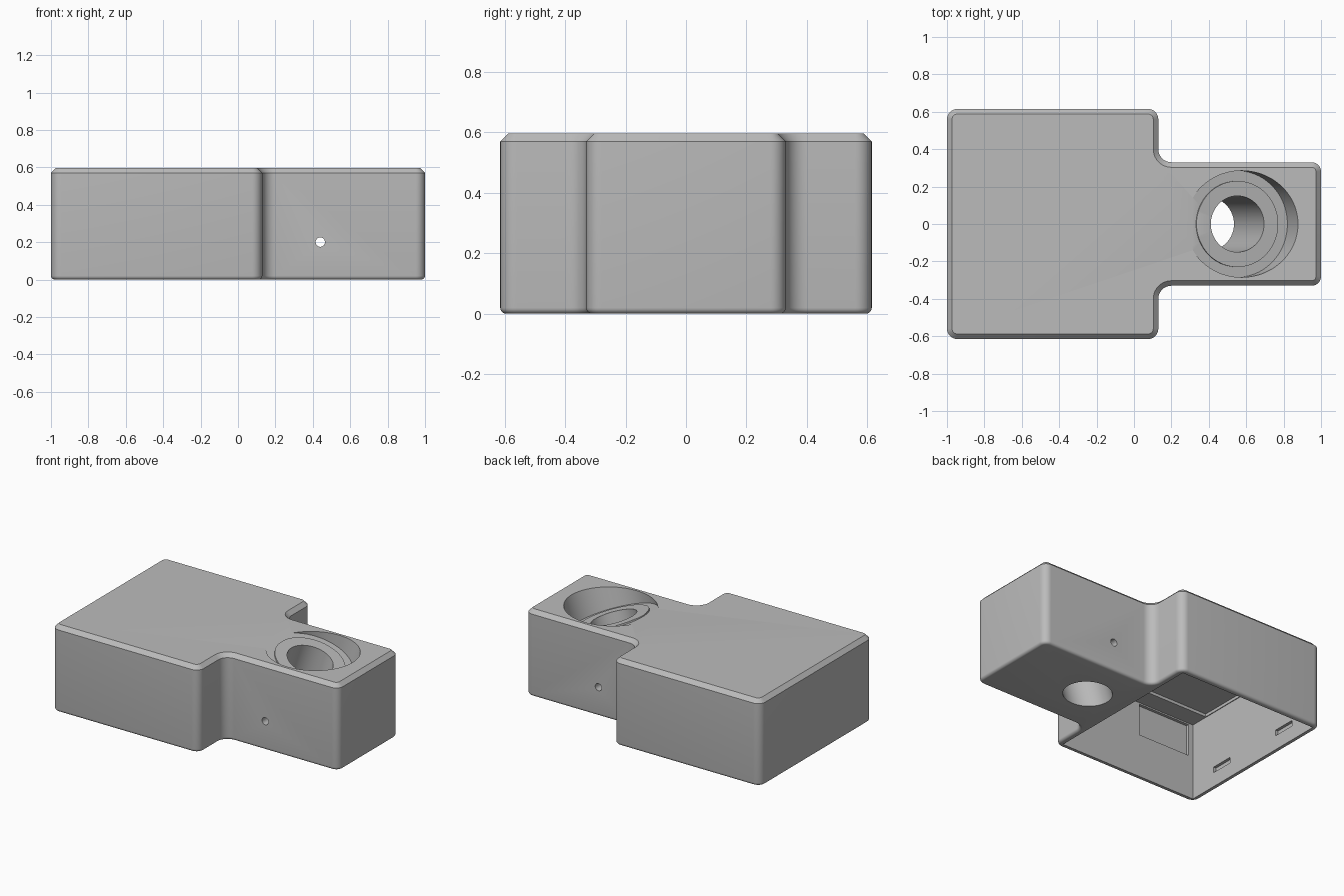
import bpy, bmesh, math
from mathutils import Matrix, Vector

cube = bpy.data.objects.get("Cube")
if cube:
    bpy.data.objects.remove(cube, do_unlink=True)

grey = bpy.data.materials.new("plain grey")
grey.use_nodes = True
colour = (0.5, 0.5, 0.5, 1)
grey.diffuse_color = colour
grey.node_tree.nodes["Principled BSDF"].inputs["Base Color"].default_value = colour


def stack(name, loops):
    """Closed solid skinned through a list of equally long loops."""
    bm = bmesh.new()
    rings = [[bm.verts.new(p) for p in loop] for loop in loops]
    n = len(rings[0])
    for low, high in zip(rings, rings[1:]):
        for i in range(n):
            j = (i + 1) % n
            bm.faces.new((low[i], low[j], high[j], high[i]))
    bm.faces.new(rings[0][::-1])
    bm.faces.new(rings[-1])
    bmesh.ops.recalc_face_normals(bm, faces=bm.faces)
    mesh = bpy.data.meshes.new(name)
    bm.to_mesh(mesh)
    bm.free()
    mesh.materials.append(grey)
    ob = bpy.data.objects.new(name, mesh)
    bpy.context.collection.objects.link(ob)
    return ob


def lathe(name, profile, matrix, sides=72):
    """Solid of revolution from (radius, height) pairs."""
    turn = [2 * math.pi * i / sides for i in range(sides)]
    ob = stack(name, [[(r * math.cos(t), r * math.sin(t), h) for t in turn]
                      for r, h in profile])
    ob.data.transform(matrix)
    return ob


def box(name, lo, hi):
    def loop(z):
        return [(lo[0], lo[1], z), (hi[0], lo[1], z), (hi[0], hi[1], z), (lo[0], hi[1], z)]
    return stack(name, [loop(lo[2]), loop(hi[2])])


def cut(target, cutter):
    mod = target.modifiers.new("cut", 'BOOLEAN')
    mod.operation = 'DIFFERENCE'
    mod.solver = 'EXACT'
    mod.object = cutter
    cutter.hide_render = True
    bpy.context.view_layer.update()
    deps = bpy.context.evaluated_depsgraph_get()
    mesh = bpy.data.meshes.new_from_object(target.evaluated_get(deps))
    target.modifiers.clear()
    target.data = mesh
    bpy.data.objects.remove(cutter, do_unlink=True)


# Stepped outline of the housing: x, y, corner radius
WIDE, NARROW, STEP = 0.615, 0.33, 0.13
HEIGHT, CHAMFER, FILLET = 0.597, 0.027, 0.02
half = [(1, NARROW, 0.05), (STEP, NARROW, 0.07), (STEP, WIDE, 0.055), (-1, WIDE, 0.055)]
corners = half + [(x, -y, r) for x, y, r in reversed(half)]


def outline(z, inset, steps=8):
    pts = []
    for i, (x, y, r) in enumerate(corners):
        p = Vector((x, y))
        a = (Vector(corners[i - 1][:2]) - p).normalized()
        b = (Vector(corners[(i + 1) % len(corners)][:2]) - p).normalized()
        convex = a.x * b.y - a.y * b.x < 0
        centre = p + (a + b) * r
        radius = r - inset if convex else r + inset
        for k in range(steps + 1):
            t = k / steps * math.pi / 2
            q = centre - (b * math.cos(t) + a * math.sin(t)) * radius
            pts.append((q.x, q.y, z))
    return pts


levels = []
for k in range(6):
    t = k / 5 * math.pi / 2
    levels.append((FILLET * (1 - math.cos(t)), FILLET * (1 - math.sin(t))))
levels += [(HEIGHT - CHAMFER, 0), (HEIGHT, CHAMFER)]
housing = stack("housing", [outline(z, d) for z, d in levels])

# Tilted bore with a wide seat and a low raised lip
tilt = Matrix.Translation((0.55, 0, 0.518)) @ Matrix.Rotation(math.radians(18.5), 4, 'Y')
cut(housing, lathe("bore_cutter", [(0.15, -0.8), (0.15, 0.01), (0.23, 0.01),
                                   (0.23, 0), (0.285, 0), (0.285, 0.5)], tilt))

# Cross pin hole
across = Matrix.Translation((0.44, 0, 0.2)) @ Matrix.Rotation(math.pi / 2, 4, 'X')
cut(housing, lathe("pin_cutter", [(0.025, -0.8), (0.025, 0.8)], across, 32))

# Open-bottomed compartment with a shallow ceiling pocket
cut(housing, box("compartment_cutter", (-0.965, -0.58, -0.1), (0.09, 0.58, 0.53)))
cut(housing, box("ceiling_cutter", (-0.96, -0.45, 0.4), (0.08, 0.45, 0.55)))

# Snap slots in the end wall and a recess in the side wall
for side in (-1, 1):
    y = 0.3 * side
    cut(housing, box("slot_cutter", (-0.985, y - 0.08, 0.1), (-0.9, y + 0.08, 0.14)))
cut(housing, box("recess_cutter", (-0.93, -0.6, 0.3), (-0.53, -0.5, 0.52)))

# Smooth shading with sharp edges kept
bpy.ops.object.select_all(action='DESELECT')
housing.select_set(True)
bpy.context.view_layer.objects.active = housing
bpy.ops.object.shade_smooth_by_angle(angle=math.radians(30))
